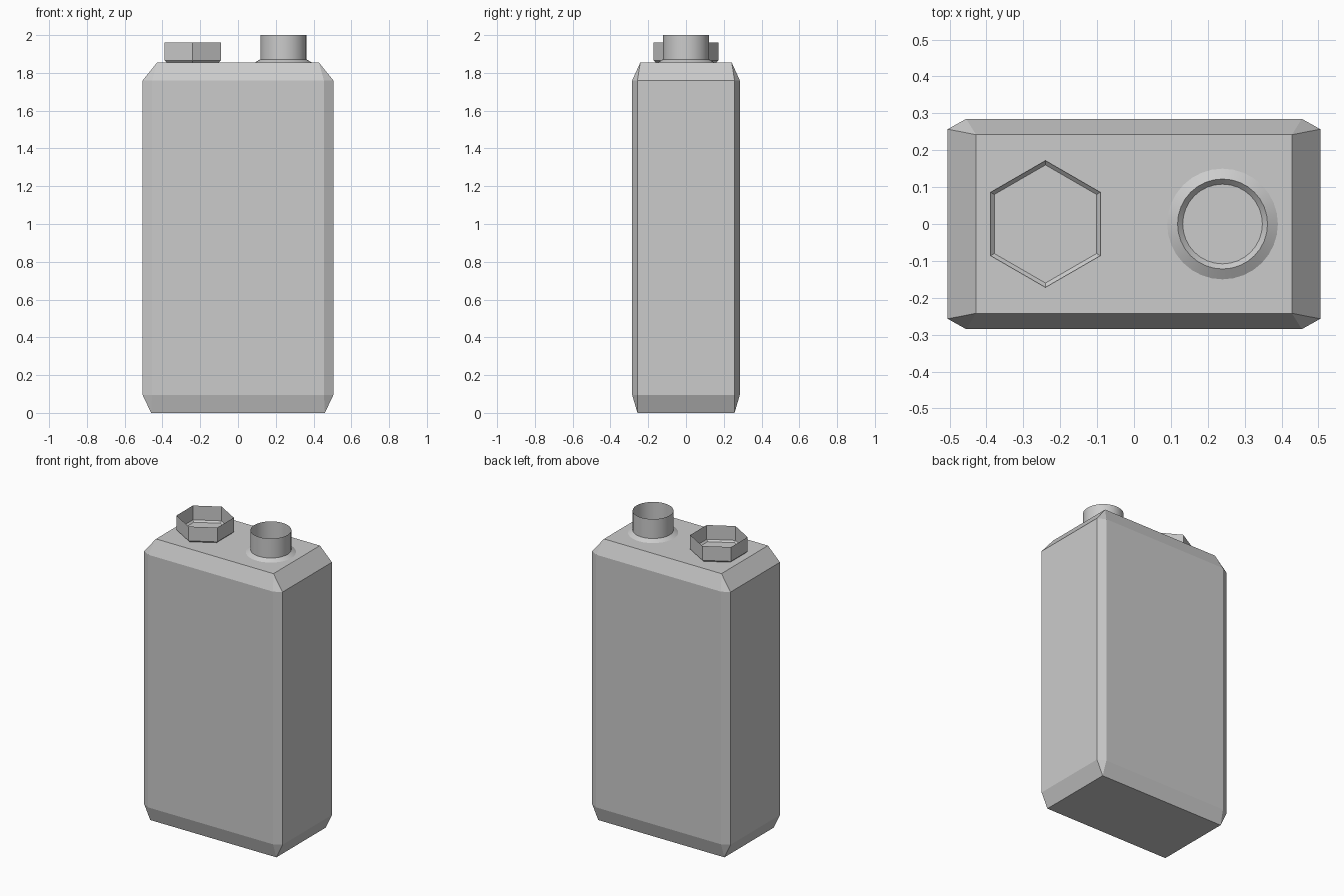
import bpy, bmesh
from math import cos, sin, pi, radians

if "Cube" in bpy.data.objects:
    bpy.data.objects.remove(bpy.data.objects["Cube"])


def finish(bm, name):
    mesh = bpy.data.meshes.new(name)
    bm.to_mesh(mesh)
    bm.free()
    obj = bpy.data.objects.new(name, mesh)
    bpy.context.collection.objects.link(obj)
    return obj


def open_tube(name, cx, sides, profile, smooth=False):
    """Revolve (radius, z) points, bottom to top, into an open shell."""
    bm = bmesh.new()
    rings = []
    for r, z in profile:
        angles = [pi / 2 + 2 * pi * i / sides for i in range(sides)]
        rings.append([bm.verts.new((cx + r * cos(a), r * sin(a), z)) for a in angles])
    for low, high in zip(rings, rings[1:]):
        for i in range(sides):
            j = (i + 1) % sides
            bm.faces.new((low[i], low[j], high[j], high[i]))
    obj = finish(bm, name)
    if smooth:
        bpy.ops.object.select_all(action='DESELECT')
        obj.select_set(True)
        bpy.context.view_layer.objects.active = obj
        bpy.ops.object.shade_smooth_by_angle(angle=radians(30))
    return obj


# Canister body: chamfered box tapering to rectangles at both ends
bm = bmesh.new()
corner = [(0.46, 0.257, 0.0), (0.428, 0.242, 1.855)]
for z in (0.095, 1.76):
    corner += [(0.505, 0.257, z), (0.455, 0.285, z)]
for sx in (-1, 1):
    for sy in (-1, 1):
        for x, y, z in corner:
            bm.verts.new((sx * x, sy * y, z))
bmesh.ops.convex_hull(bm, input=bm.verts)
bmesh.ops.dissolve_limit(bm, angle_limit=radians(1), verts=bm.verts, edges=bm.edges)
bmesh.ops.recalc_face_normals(bm, faces=bm.faces)
finish(bm, "canister_body")

# Open hexagonal collar with a small chamfer at its foot
open_tube("hex_collar", -0.24, 6, [(0.16, 1.855), (0.172, 1.866), (0.172, 1.96)])

# Round spout and the flared skirt around its base
open_tube("spout", 0.24, 32, [(0.108, 1.855), (0.122, 1.87), (0.122, 2.0)], True)
open_tube("spout_skirt", 0.24, 32, [(0.15, 1.855), (0.122, 1.872)], True)
